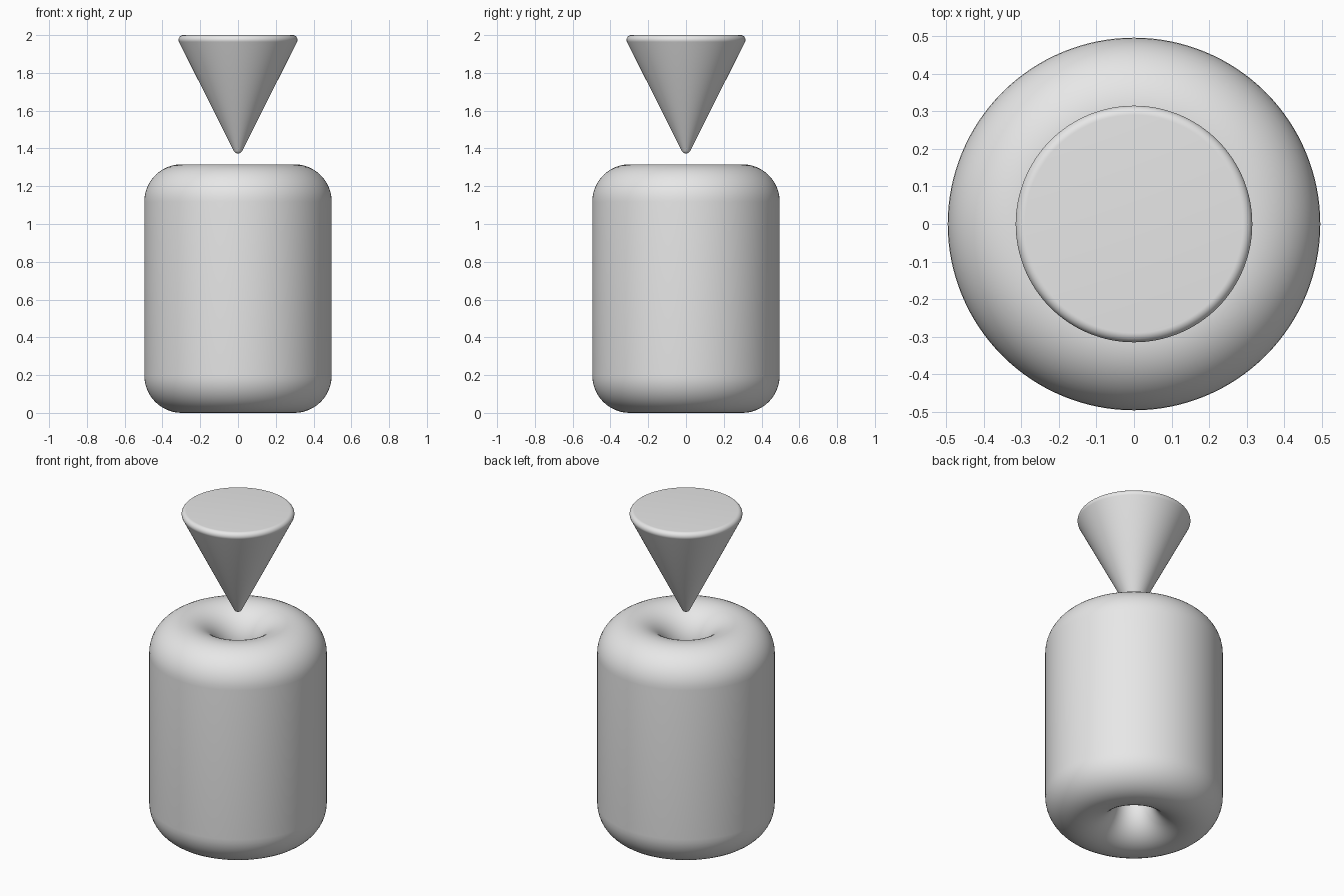
import bpy, bmesh, math

if "Cube" in bpy.data.objects:
    bpy.data.objects.remove(bpy.data.objects["Cube"])

SEGMENTS = 128

grey = bpy.data.materials.new("light grey")
grey.diffuse_color = (0.8, 0.8, 0.8, 1.0)
grey.use_nodes = True
grey.node_tree.nodes["Principled BSDF"].inputs["Base Color"].default_value = grey.diffuse_color


def arc(cx, cz, r, start, end, steps):
    """Points (radius, height) along an arc, angles in degrees."""
    angles = [math.radians(start + (end - start) * i / steps) for i in range(steps + 1)]
    return [(cx + r * math.cos(a), cz + r * math.sin(a)) for a in angles]


def lathe(name, profile, closed):
    """Spin a profile around the z axis into a solid."""
    bm = bmesh.new()
    verts = [bm.verts.new((max(x, 0.0), 0, z)) for x, z in profile]
    pairs = list(zip(verts, verts[1:]))
    if closed:
        pairs.append((verts[-1], verts[0]))
    edges = [bm.edges.new(p) for p in pairs]
    bmesh.ops.spin(bm, geom=verts + edges, cent=(0, 0, 0), axis=(0, 0, 1),
                   angle=math.tau, steps=SEGMENTS, use_merge=True)
    bmesh.ops.remove_doubles(bm, verts=bm.verts, dist=1e-5)
    bmesh.ops.recalc_face_normals(bm, faces=bm.faces)
    mesh = bpy.data.meshes.new(name)
    bm.to_mesh(mesh)
    bm.free()
    mesh.materials.append(grey)
    obj = bpy.data.objects.new(name, mesh)
    bpy.context.collection.objects.link(obj)
    bpy.ops.object.select_all(action='DESELECT')
    obj.select_set(True)
    bpy.context.view_layer.objects.active = obj
    bpy.ops.object.shade_smooth_by_angle(angle=math.radians(35))
    return obj


# Thick tube with fully rounded ends and a narrow flared hole through it
ring, wall, height = 0.298, 0.198, 1.316
tube = arc(ring, height - wall, wall, 0, 180, 24) + arc(ring, wall, wall, 180, 360, 24)
lathe("rounded_tube", tube, True)

# Upside-down cone floating above, with softened rim and tip
r, rim, top, tip = 0.025, 0.29, 2.0, 1.373
slope = math.degrees(math.atan2(rim, top - tip - 2 * r))
cone = [(0, top)] + arc(rim, top - r, r, 90, -slope, 12) + arc(0, tip + r, r, -slope, -90, 8)
lathe("floating_cone", cone, False)
